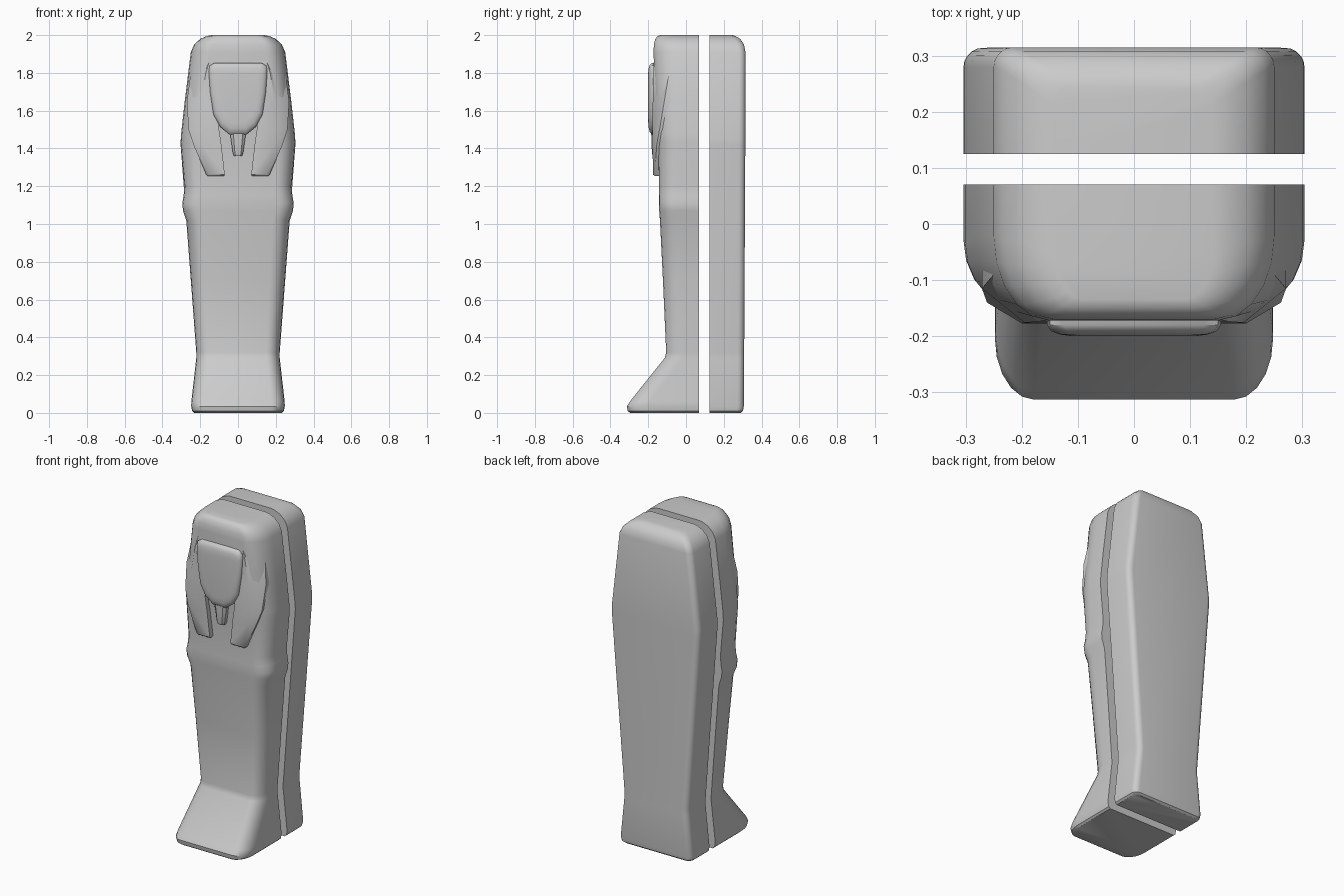
import bpy, bmesh, math


def finish(name, bm, angle=35):
    bmesh.ops.recalc_face_normals(bm, faces=bm.faces)
    mesh = bpy.data.meshes.new(name)
    bm.to_mesh(mesh)
    bm.free()
    ob = bpy.data.objects.new(name, mesh)
    bpy.context.collection.objects.link(ob)
    bpy.ops.object.select_all(action='DESELECT')
    ob.select_set(True)
    bpy.context.view_layer.objects.active = ob
    bpy.ops.object.shade_smooth_by_angle(angle=math.radians(angle))
    return ob


def loft(name, rings, angle=35):
    """Skin a list of equal-length closed rings and cap both ends."""
    bm = bmesh.new()
    rows = [[bm.verts.new(p) for p in r] for r in rings]
    n = len(rows[0])
    for a, b in zip(rows, rows[1:]):
        for i in range(n):
            j = (i + 1) % n
            bm.faces.new((a[i], a[j], b[j], b[i]))
    bm.faces.new(rows[0][::-1])
    bm.faces.new(rows[-1])
    return finish(name, bm, angle)


def half_section(z, w, y_join, y_out, corner_x, corner_y):
    """Flat joint side, rounded corners on the outer side."""
    s = 1 if y_join > y_out else -1
    right = [(w, y_join)]
    for k in range(6):
        a = math.radians(18 * k)
        right.append((w - corner_x * (1 - math.cos(a)),
                      y_out + s * corner_y * (1 - math.sin(a))))
    pts = right + [(-x, y) for x, y in reversed(right)]
    return [(x, y, z) for x, y in pts]


# Lid: z, half width, front y, corner width, corner depth
lid = [
    (0.00, 0.232, -0.295, 0.07, 0.11),
    (0.01, 0.243, -0.309, 0.07, 0.11),
    (0.035, 0.248, -0.313, 0.07, 0.11),
    (0.06, 0.247, -0.297, 0.07, 0.11),
    (0.29, 0.221, -0.113, 0.07, 0.10),
    (0.32, 0.221, -0.105, 0.07, 0.10),
    (0.70, 0.249, -0.122, 0.08, 0.10),
    (1.02, 0.274, -0.138, 0.09, 0.10),
    (1.07, 0.291, -0.142, 0.09, 0.09),
    (1.11, 0.295, -0.144, 0.09, 0.09),
    (1.15, 0.288, -0.144, 0.09, 0.10),
    (1.20, 0.284, -0.142, 0.09, 0.10),
    (1.43, 0.304, -0.148, 0.10, 0.12),
    (1.48, 0.301, -0.152, 0.10, 0.12),
    (1.65, 0.282, -0.162, 0.10, 0.14),
    (1.91, 0.250, -0.172, 0.10, 0.15),
    (1.95, 0.232, -0.170, 0.09, 0.14),
    (1.98, 0.200, -0.163, 0.08, 0.13),
    (1.995, 0.165, -0.150, 0.06, 0.10),
    (2.00, 0.140, -0.135, 0.05, 0.08)]
loft("coffin_lid", [half_section(z, w, 0.07, y, cx, cy) for z, w, y, cx, cy in lid])

# Base trough: z, half width, back y
base = [
    (0.00, 0.232, 0.290),
    (0.01, 0.243, 0.302),
    (0.035, 0.248, 0.306),
    (0.29, 0.221, 0.308),
    (0.32, 0.221, 0.308),
    (1.42, 0.304, 0.314),
    (1.45, 0.303, 0.314),
    (1.91, 0.250, 0.315),
    (1.95, 0.232, 0.307),
    (1.98, 0.200, 0.287),
    (1.995, 0.165, 0.262),
    (2.00, 0.140, 0.245)]
loft("coffin_base", [half_section(z, w, 0.125, y, 0.035, 0.035) for z, w, y in base])

# Headcloth lappets: z, inner x, flat edge x, outer x, front y, outer y
lappet = [
    (1.253, 0.075, 0.155, 0.160, -0.165, -0.160),
    (1.262, 0.070, 0.155, 0.168, -0.175, -0.165),
    (1.42, 0.088, 0.195, 0.236, -0.177, -0.155),
    (1.50, 0.100, 0.200, 0.262, -0.177, -0.140),
    (1.65, 0.100, 0.195, 0.271, -0.176, -0.115),
    (1.80, 0.080, 0.170, 0.250, -0.174, -0.090),
    (1.90, 0.060, 0.140, 0.220, -0.168, -0.080)]
for side, s in (("left", -1), ("right", 1)):
    loft("headcloth_" + side,
         [[(s * xi, yf, z), (s * xm, yf, z), (s * xo, yo, z), (s * xo, -0.04, z), (s * xi, -0.04, z)]
          for z, xi, xm, xo, yf, yo in lappet], 40)

# Face shield
outline = [(0.125, 1.853), (0.150, 1.838), (0.155, 1.81), (0.148, 1.70),
           (0.130, 1.58), (0.095, 1.515), (0.045, 1.475)]
outline += [(-x, z) for x, z in reversed(outline)]
levels = [(-0.14, 1.0), (-0.180, 1.0), (-0.191, 0.95), (-0.197, 0.85), (-0.200, 0.70)]
loft("face", [[(x * k, y, 1.68 + (z - 1.68) * k) for x, z in outline] for y, k in levels], 40)

# Beard: z, half width, front y
beard = [(1.36, 0.022, -0.176), (1.375, 0.027, -0.181), (1.44, 0.036, -0.182), (1.50, 0.046, -0.186)]
loft("beard", [[(-w, -0.13, z), (-w, y + 0.012, z), (-w * 0.6, y, z),
                (w * 0.6, y, z), (w, y + 0.012, z), (w, -0.13, z)] for z, w, y in beard], 30)
